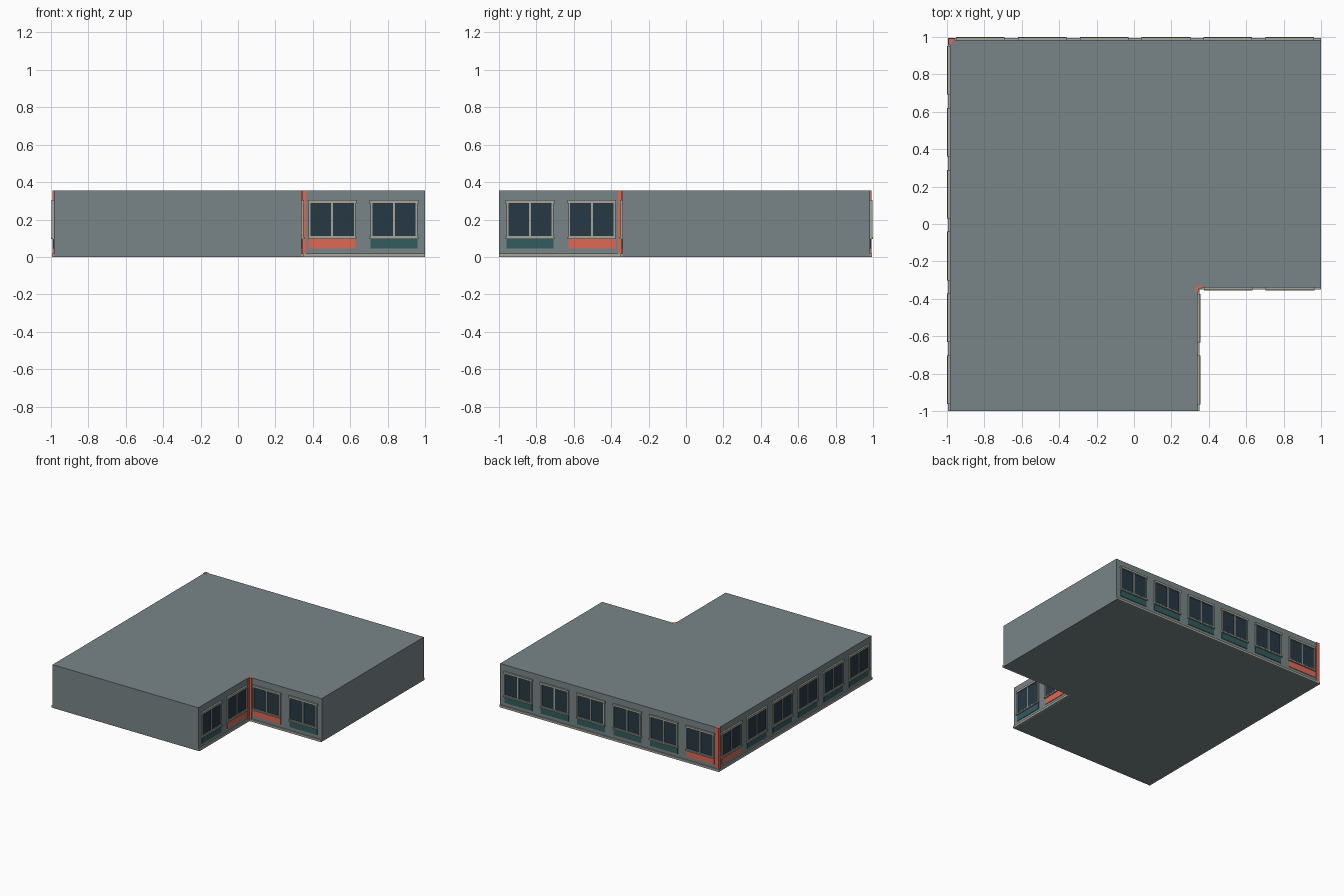
import bpy, bmesh
from mathutils import Vector, Matrix

if "Cube" in bpy.data.objects:
    bpy.data.objects.remove(bpy.data.objects["Cube"])

H = 0.355          # storey height
FIRST, PITCH = 0.163, 0.331   # window spacing measured from the corner


def material(name, rgb):
    m = bpy.data.materials.new(name)
    m.diffuse_color = (*rgb, 1)
    m.use_nodes = True
    m.node_tree.nodes["Principled BSDF"].inputs["Base Color"].default_value = m.diffuse_color
    return m


WALL = material("wall_grey", (0.19, 0.235, 0.245))
TRIM = material("trim_stone", (0.38, 0.38, 0.33))
GLASS = material("dark_glass", (0.02, 0.04, 0.058))
RED = material("coral", (0.74, 0.14, 0.09))
TEAL = material("teal", (0.032, 0.107, 0.112))


def make_object(name, bm, mat):
    mesh = bpy.data.meshes.new(name)
    bmesh.ops.recalc_face_normals(bm, faces=bm.faces)
    bm.to_mesh(mesh)
    bm.free()
    mesh.materials.append(mat)
    ob = bpy.data.objects.new(name, mesh)
    bpy.context.collection.objects.link(ob)


def boxes(name, facade, specs, mat):
    """Boxes given as (u0, u1, depth0, depth1, z0, z1) on a facade."""
    origin, u, n = facade
    bm = bmesh.new()
    for u0, u1, d0, d1, z0, z1 in specs:
        a = origin + u * u0 + n * d0 + Vector((0, 0, z0))
        b = origin + u * u1 + n * d1 + Vector((0, 0, z1))
        size = Vector([abs(q - p) for p, q in zip(a, b)])
        bmesh.ops.create_cube(bm, size=1, matrix=Matrix.Translation((a + b) / 2) @ Matrix.Diagonal((*size, 1)))
    make_object(name, bm, mat)


# L-shaped building block
outline = [(-0.985, -1), (0.34, -1), (0.34, -0.34), (1, -0.34), (1, 0.985), (-0.985, 0.985)]
bm = bmesh.new()
base = bm.faces.new([bm.verts.new((x, y, 0)) for x, y in outline])
top = bmesh.ops.extrude_face_region(bm, geom=[base])
bmesh.ops.translate(bm, vec=(0, 0, H), verts=[v for v in top["geom"] if isinstance(v, bmesh.types.BMVert)])
make_object("building_block", bm, WALL)

# Facades: name, corner, direction along wall, outward normal, length, windows, start
facades = [
    ("left", (-0.985, 0.985, 0), (0, -1, 0), (-1, 0, 0), 1.985, 6, -0.01),
    ("back", (-0.985, 0.985, 0), (1, 0, 0), (0, 1, 0), 1.985, 6, -0.01),
    ("notch_side", (0.34, -0.34, 0), (0, -1, 0), (1, 0, 0), 0.66, 2, 0),
    ("notch_front", (0.34, -0.34, 0), (1, 0, 0), (0, -1, 0), 0.66, 2, 0),
]

for name, corner, u, n, length, count, start in facades:
    f = (Vector(corner), Vector(u), Vector(n))
    centres = [FIRST + PITCH * i for i in range(count)]

    # plinth and corner strip
    boxes(name + "_plinth", f, [(start, length, -0.005, 0.01, 0, 0.018)], TRIM)
    strip_start = -0.006 if start else 0
    boxes(name + "_corner_strip", f, [(strip_start, 0.024, -0.01, 0.006, 0.018, H + 0.0005)], RED)

    # window parts
    glass, frame, sill = [], [], []
    for c in centres:
        glass.append((c - 0.122, c + 0.122, -0.002, 0.003, 0.105, 0.29))
        for s in (-1, 1):
            frame.append((c + s * 0.116, c + s * 0.126, -0.002, 0.011, 0.105, 0.287))
        frame.append((c - 0.005, c + 0.005, -0.002, 0.009, 0.11, 0.287))
        frame.append((c - 0.116, c + 0.116, -0.002, 0.009, 0.105, 0.112))
        sill.append((c - 0.130, c + 0.130, -0.002, 0.015, 0.096, 0.106))
        sill.append((c - 0.130, c + 0.130, -0.002, 0.013, 0.286, 0.303))
    boxes(name + "_window_glass", f, glass, GLASS)
    boxes(name + "_window_frames", f, frame, TRIM)
    boxes(name + "_sills_and_lintels", f, sill, TRIM)

    # panels below the windows, the one beside the corner is coral
    panels = [(c - 0.126, c + 0.126, -0.002, 0.004, 0.045, 0.097) for c in centres]
    boxes(name + "_corner_panel", f, panels[:1], RED)
    boxes(name + "_panels", f, panels[1:], TEAL)
